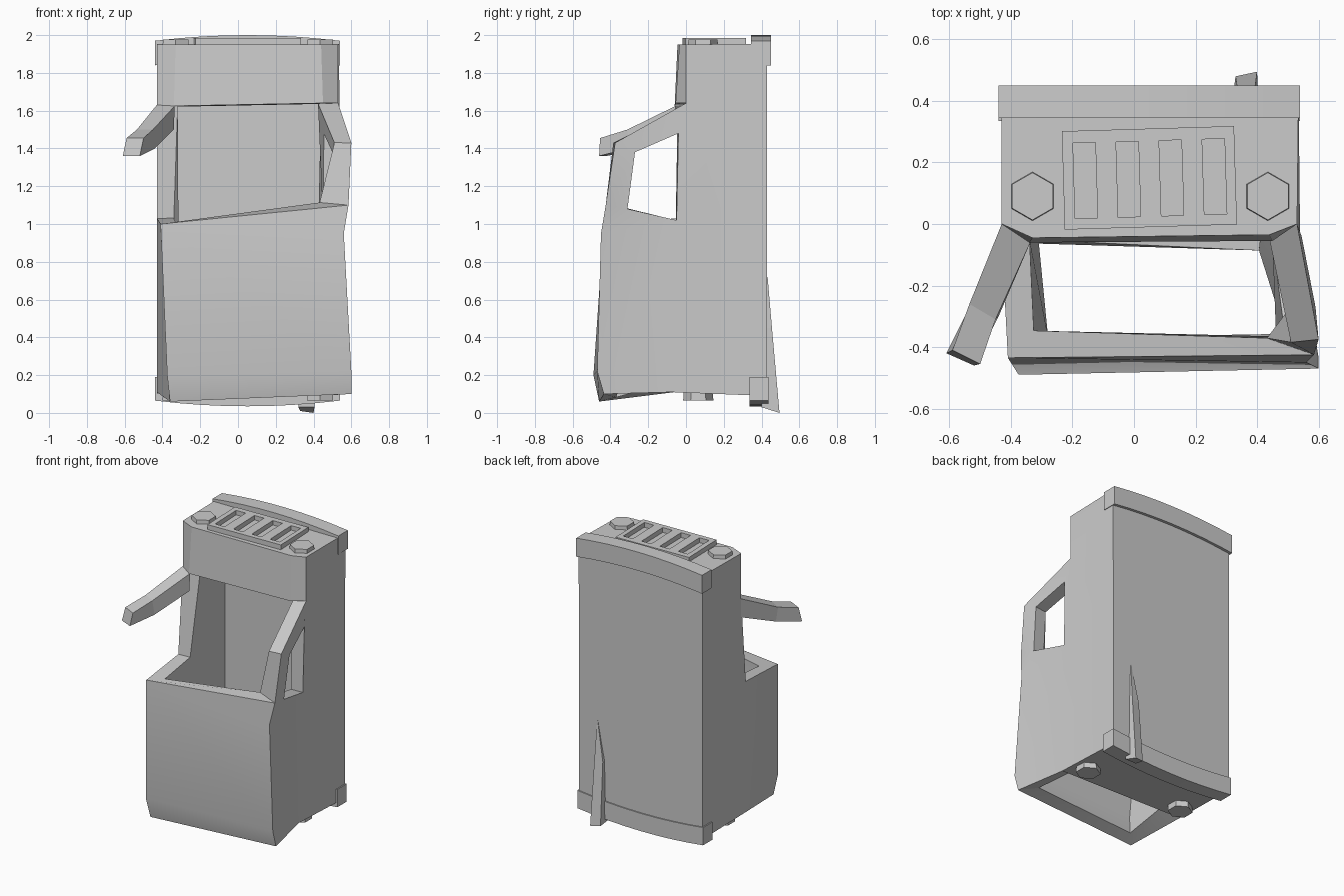
import bpy, bmesh, math
from mathutils import Matrix

cube = bpy.data.objects.get("Cube")
if cube:
    bpy.data.objects.remove(cube, do_unlink=True)

GREY = bpy.data.materials.new("plain_grey")
GREY.use_nodes = True
colour = (0.6, 0.6, 0.6, 1)
GREY.diffuse_color = colour
GREY.node_tree.nodes["Principled BSDF"].inputs["Base Color"].default_value = colour


def finish(name, bm):
    bmesh.ops.recalc_face_normals(bm, faces=bm.faces[:])
    mesh = bpy.data.meshes.new(name)
    bm.to_mesh(mesh)
    bm.free()
    mesh.materials.append(GREY)
    obj = bpy.data.objects.new(name, mesh)
    bpy.context.collection.objects.link(obj)
    return obj


def loft(name, sections):
    """Skin equal-length closed sections and cap both ends."""
    bm = bmesh.new()
    rings = [[bm.verts.new(p) for p in s] for s in sections]
    n = len(rings[0])
    for a, b in zip(rings, rings[1:]):
        for i in range(n):
            j = (i + 1) % n
            bm.faces.new((a[i], a[j], b[j], b[i]))
    bm.faces.new(rings[0])
    bm.faces.new(rings[-1])
    return finish(name, bm)


def hexagon(name, x, y, z, height):
    bm = bmesh.new()
    bmesh.ops.create_cone(bm, cap_ends=True, segments=6, radius1=0.08, radius2=0.077,
                          depth=height, matrix=Matrix.Translation((x, y, z)))
    return finish(name, bm)


# Cabinet shell: named corners, then panels joining them
P = dict(
    back_l0=(-.43, .43, .1), back_r0=(.53, .43, .09),
    back_l1=(-.43, .43, 1.955), back_r1=(.535, .43, 1.955),
    # hinge lines between rear box and front bay
    left_0=(-.43, -.06, .11), left_1=(-.43, -.05, 1.03),
    left_2=(-.43, 0, 1.63), left_3=(-.43, 0, 1.95),
    right_0=(.53, -.08, .11), right_3=(.53, 0, 1.64), right_4=(.53, 0, 1.95),
    # hood front
    hood_l0=(-.34, -.06, 1.625), hood_r0=(.45, -.055, 1.64),
    hood_l1=(-.33, -.045, 1.95), hood_r1=(.44, -.035, 1.95),
    # front bay
    bay_l0=(-.36, -.46, .06), bay_l1=(-.375, -.49, .2), bay_l2=(-.41, -.435, 1),
    bay_r0=(.6, -.435, .1), bay_r1=(.6, -.47, .22), bay_r2=(.56, -.45, .95),
    bay_r3=(.585, -.425, 1.1),
    # window and arm on the left-hand wall
    elbow=(.6, -.375, 1.43), win_a=(.59, -.27, 1.38), win_b=(.545, -.04, 1.48),
    win_c=(.575, -.31, 1.08), win_d=(.54, -.05, 1.02),
)
PANELS = [
    "back_l0 back_r0 back_r1 back_l1",
    "back_l0 left_0 right_0 back_r0",
    "back_l1 back_r1 right_4 hood_r1 hood_l1 left_3",
    "back_l0 back_l1 left_3 left_2 left_1 left_0",
    "left_0 left_1 bay_l2 bay_l1 bay_l0",
    "bay_l0 bay_l1 bay_r1 bay_r0",
    "bay_l1 bay_l2 bay_r3 bay_r2 bay_r1",
    "right_0 bay_r0 bay_r1 bay_r2 win_c win_d",
    "bay_r2 bay_r3 win_c",
    "bay_r3 elbow win_a win_c",
    "elbow right_3 win_b win_a",
    "back_r0 right_0 win_d win_b right_3 right_4 back_r1",
    "left_2 left_3 hood_l1 hood_l0",
    "hood_l0 hood_l1 hood_r1 hood_r0",
    "hood_r0 hood_r1 right_4 right_3",
]
bm = bmesh.new()
corner = {k: bm.verts.new(v) for k, v in P.items()}
for panel in PANELS:
    bm.faces.new([corner[k] for k in panel.split()])
shell = finish("cabinet_shell", bm)
solid = shell.modifiers.new("wall_thickness", "SOLIDIFY")
solid.thickness = 0.09
solid.offset = -1
solid.use_even_offset = True
bpy.context.view_layer.objects.active = shell
shell.select_set(True)
bpy.ops.object.modifier_apply(modifier=solid.name)
bpy.ops.object.shade_smooth_by_angle(angle=math.radians(25))

# Broken arm swinging out from the hood
loft("broken_arm", [
    [(-.43, 0, 1.63), (-.335, -.055, 1.625), (-.34, -.055, 1.5), (-.43, 0, 1.5)],
    [(-.535, -.26, 1.5), (-.45, -.31, 1.5), (-.44, -.3, 1.4), (-.525, -.25, 1.4)],
    [(-.59, -.41, 1.455), (-.5, -.455, 1.455), (-.52, -.46, 1.36), (-.61, -.42, 1.36)],
])


# Arched bands across the rear, top and bottom
def band(name, low, high, rise, y0, y1):
    sections = []
    for i in range(9):
        t = i / 4 - 1
        x = 0.05 + 0.49 * t
        dz = rise * (1 - t * t)
        sections.append([(x, y0, low + dz), (x, y1, low + dz),
                         (x, y1, high + dz), (x, y0, high + dz)])
    return loft(name, sections)


band("top_band", 1.84, 1.97, 0.03, 0.345, 0.45)
band("bottom_band", 0.065, 0.19, -0.03, 0.335, 0.438)

# Hexagonal knobs on the roof and matching feet
for side, x in (("right", -.33), ("left", .435)):
    hexagon(side + "_roof_knob", x, 0.09, 1.96, 0.035)
    hexagon(side + "_foot", x, 0.065, 0.09, 0.05)

# Roof vent: frame of bars round four slots
bm = bmesh.new()


def bar(x0, x1, y0, y1):
    place = Matrix.Translation(((x0 + x1) / 2, (y0 + y1) / 2, 1.962))
    bmesh.ops.create_cube(bm, size=1, matrix=place @ Matrix.Diagonal((x1 - x0, y1 - y0, .045, 1)))


bar(-.23, .33, -.01, .025)
bar(-.23, .33, .27, .31)
edge = -.23
for slot in (-.195, -.055, .085, .225):
    bar(edge, slot, .025, .27)
    edge = slot + .073
bar(edge, .33, .025, .27)
bmesh.ops.rotate(bm, verts=bm.verts[:], cent=(.05, .15, 0), matrix=Matrix.Rotation(.03, 3, 'Z'))
finish("roof_vent", bm)

# Splinter leaning on the rear wall
loft("rear_splinter", [
    [(.32, .4, 0.03), (.405, .4, 0.03), (.4, .495, 0), (.33, .48, 0.01)],
    [(.33, .4, .45), (.4, .4, .45), (.395, .455, .45), (.335, .447, .45)],
    [(.385, .4, .72), (.39, .4, .72), (.39, .432, .72), (.385, .432, .72)],
])
